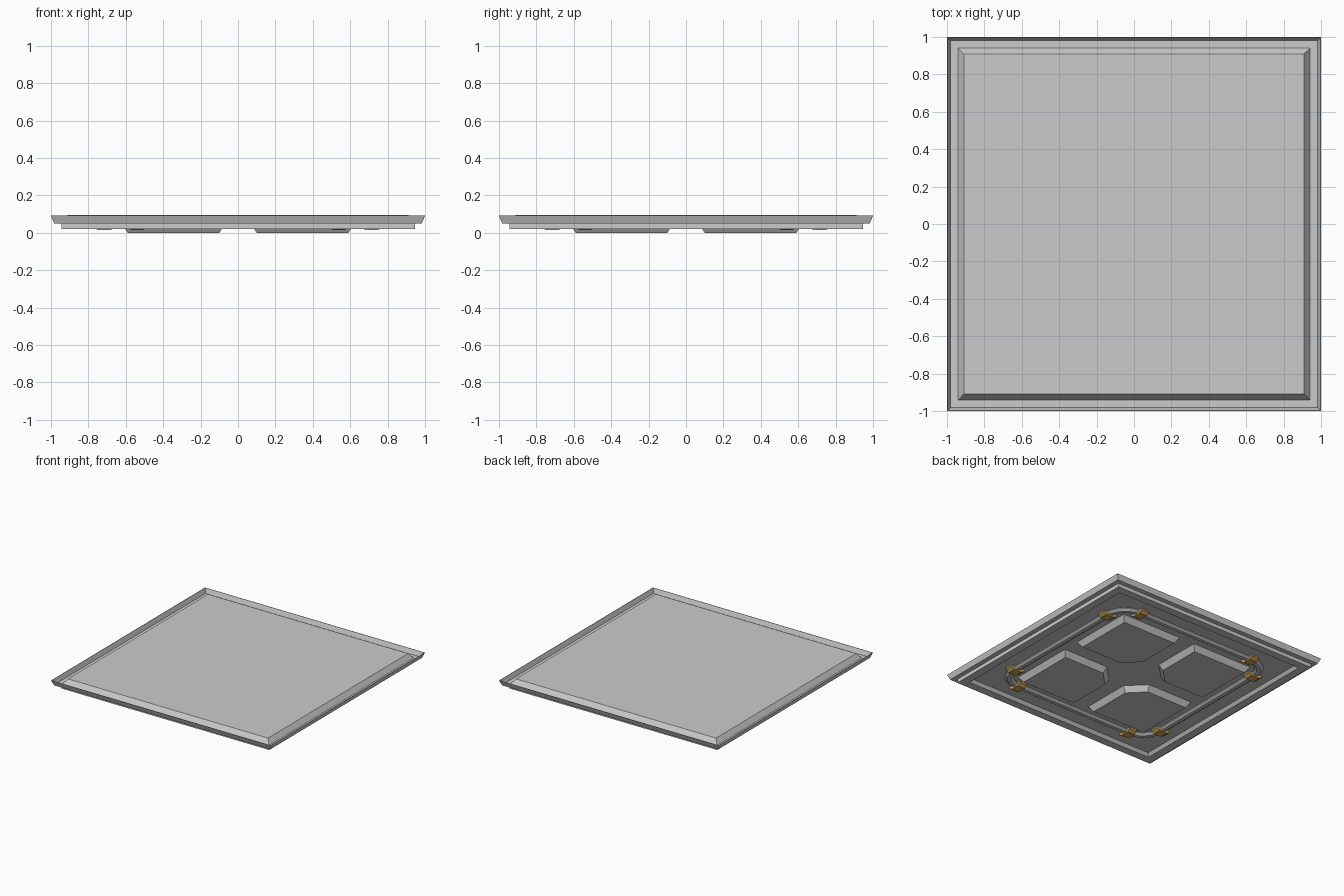
import bpy, bmesh
from math import cos, sin, pi
from mathutils import Vector

if "Cube" in bpy.data.objects:
    bpy.data.objects.remove(bpy.data.objects["Cube"])


def finish(name, bm, mat=None):
    bmesh.ops.recalc_face_normals(bm, faces=bm.faces[:])
    me = bpy.data.meshes.new(name)
    bm.to_mesh(me)
    bm.free()
    ob = bpy.data.objects.new(name, me)
    bpy.context.collection.objects.link(ob)
    if mat:
        me.materials.append(mat)
    return ob


def loft(bm, rings, caps=True, closed=False):
    """Skin a list of equal-length point loops."""
    vs = [[bm.verts.new(p) for p in r] for r in rings]
    n = len(vs[0])
    pairs = list(zip(vs, vs[1:])) + ([(vs[-1], vs[0])] if closed else [])
    for a, b in pairs:
        for i in range(n):
            j = (i + 1) % n
            bm.faces.new((a[i], a[j], b[j], b[i]))
    if caps and not closed:
        bm.faces.new(vs[0])
        bm.faces.new(vs[-1])


def square(h, z):
    return [(-h, -h, z), (h, -h, z), (h, h, z), (-h, h, z)]


brass = bpy.data.materials.new("brass")
brass.diffuse_color = (0.62, 0.38, 0.1, 1)
brass.use_nodes = True
brass.node_tree.nodes["Principled BSDF"].inputs["Base Color"].default_value = brass.diffuse_color

# Panel: underside recess, bottom rim, flared lip, channel, raised top
profile = [(0.86, 0.045), (0.88, 0.02), (0.945, 0.02), (0.945, 0.05),
           (0.983, 0.05), (1.0, 0.092), (0.997, 0.092), (0.982, 0.055),
           (0.94, 0.055), (0.91, 0.095)]
bm = bmesh.new()
loft(bm, [square(h, z) for h, z in profile])
finish("floor_panel", bm)


# Four feet with the corner toward the centre cut off
def foot_loop(grow, z, sx, sy):
    a, b, c = 0.10 - grow, 0.59 + grow, 0.12 + grow * 0.6
    pts = [(a + c, a), (b, a), (b, b), (a, b), (a, a + c)]
    return [(x * sx, y * sy, z) for x, y in pts]


SIGNS = [(1, 1), (-1, 1), (-1, -1), (1, -1)]
for sx, sy in SIGNS:
    bm = bmesh.new()
    loft(bm, [foot_loop(0, 0, sx, sy), foot_loop(0.032, 0.047, sx, sy)])
    finish("foot_pad", bm)

# Pipe loop with rounded corners, half sunk in the underside
D, R = 0.715, 0.165
rings = []
for k, (sx, sy) in enumerate(SIGNS):
    for i in range(7):
        t = k * pi / 2 + i * pi / 12
        out = Vector((cos(t), sin(t), 0))
        centre = Vector((sx * (D - R), sy * (D - R), 0.05)) + out * R
        rings.append([centre + out * 0.036 * cos(j * pi / 4 + pi / 8)
                      + Vector((0, 0, 0.027 * sin(j * pi / 4 + pi / 8)))
                      for j in range(8)])
bm = bmesh.new()
loft(bm, rings, closed=True)
finish("pipe_loop", bm)

# Brass clips straddling the pipe at both ends of each bend
section = [(-0.065, 0.05), (-0.062, 0.034), (-0.035, 0.015),
           (0.035, 0.015), (0.062, 0.034), (0.065, 0.05)]
for sx, sy in SIGNS:
    for swap in (False, True):
        ends = []
        for along in (0.505, 0.575):
            loop = []
            for u, z in section:
                x, y = D + u, along
                if swap:
                    x, y = y, x
                loop.append((x * sx, y * sy, z))
            ends.append(loop)
        bm = bmesh.new()
        loft(bm, ends)
        finish("pipe_clip", bm, brass)
